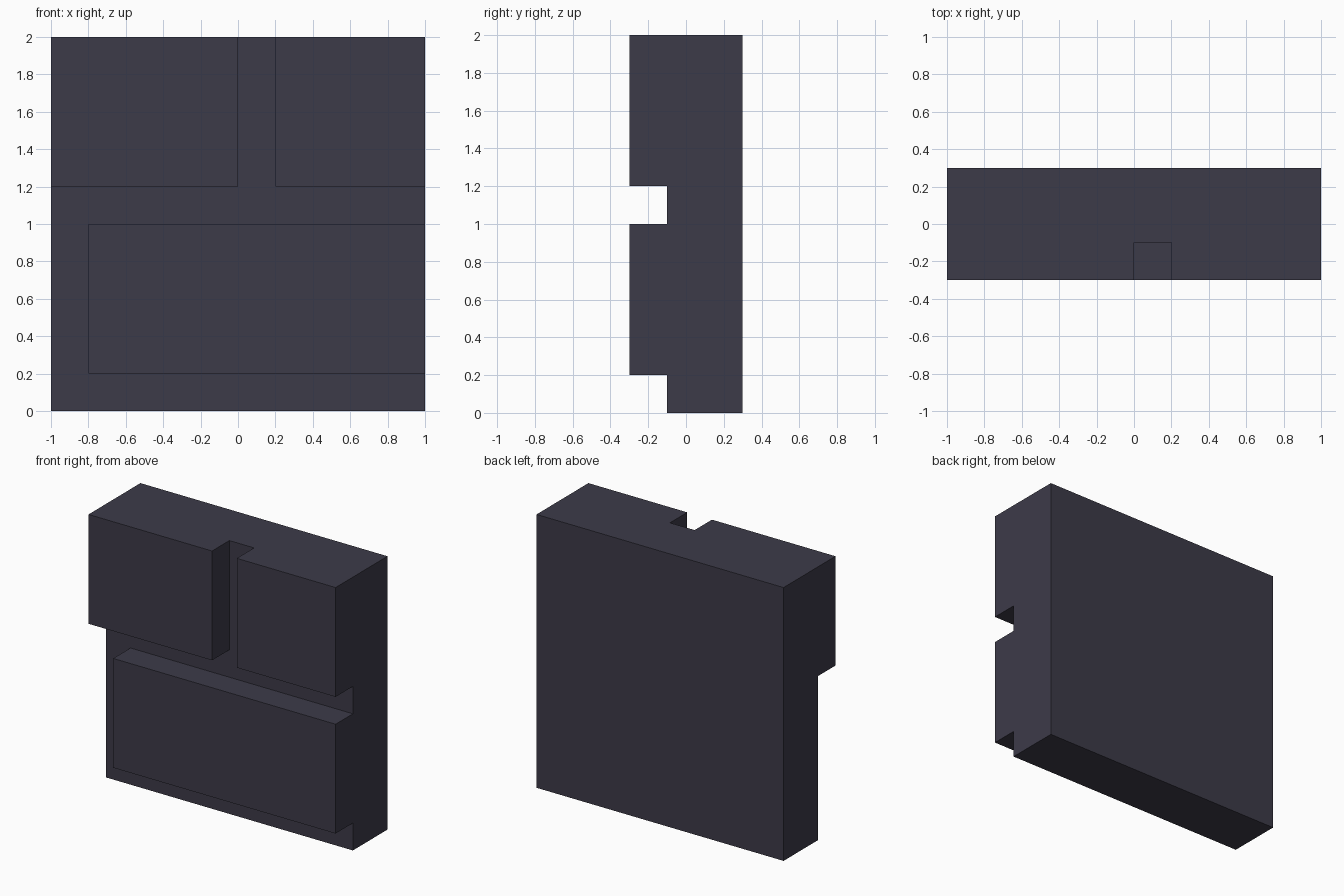
import bpy
import bmesh
from mathutils import Matrix, Vector

default_cube = bpy.data.objects.get("Cube")
if default_cube:
    bpy.data.objects.remove(default_cube, do_unlink=True)

# Sizes
JOINT_Y, FRONT_Y, BACK_Y = -0.1, -0.3, 0.3
BRICKS = [  # x min, x max, z min, z max
    (-1.0, 0.0, 1.2, 2.0),   # upper right brick
    (0.2, 1.0, 1.2, 2.0),    # upper left brick
    (-0.8, 1.0, 0.2, 1.0),   # lower brick
]

# Dark slate colour
slate = bpy.data.materials.new("dark_slate")
slate.use_nodes = True
colour = (0.046, 0.043, 0.066, 1.0)
slate.diffuse_color = colour
bsdf = slate.node_tree.nodes["Principled BSDF"]
bsdf.inputs["Base Color"].default_value = colour
bsdf.inputs["Roughness"].default_value = 0.8

# Backing slab
bm = bmesh.new()
depth = BACK_Y - JOINT_Y
bmesh.ops.create_cube(bm, size=1.0, matrix=Matrix.Translation(
    (0, (BACK_Y + JOINT_Y) / 2, 1)) @ Matrix.Diagonal((2, depth, 2, 1)))


def cut(co, normal):
    bmesh.ops.bisect_plane(bm, geom=bm.verts[:] + bm.edges[:] + bm.faces[:],
                           dist=1e-5, plane_co=co, plane_no=normal)


# Score the slab along the brick outlines
for x in (-0.8, 0.0, 0.2):
    cut((x, 0, 0), (1, 0, 0))
for z in (0.2, 1.0, 1.2):
    cut((0, 0, z), (0, 0, 1))

# Raise each brick out of the mortar face
for x0, x1, z0, z1 in BRICKS:
    faces = []
    for f in bm.faces:
        c = f.calc_center_median()
        if abs(c.y - JOINT_Y) < 1e-4 and x0 < c.x < x1 and z0 < c.z < z1:
            faces.append(f)
    result = bmesh.ops.extrude_face_region(bm, geom=faces)
    verts = [g for g in result["geom"] if isinstance(g, bmesh.types.BMVert)]
    bmesh.ops.translate(bm, verts=verts, vec=Vector((0, FRONT_Y - JOINT_Y, 0)))
    leftover = [f for f in faces if f.is_valid]
    if leftover:
        bmesh.ops.delete(bm, geom=leftover, context='FACES')

# Merge coplanar pieces into clean flat faces
bmesh.ops.dissolve_limit(bm, angle_limit=0.01, verts=bm.verts[:], edges=bm.edges[:])
bmesh.ops.recalc_face_normals(bm, faces=bm.faces[:])

mesh = bpy.data.meshes.new("brick_wall_block")
bm.to_mesh(mesh)
bm.free()
mesh.materials.append(slate)
wall = bpy.data.objects.new("brick_wall_block", mesh)
bpy.context.collection.objects.link(wall)
